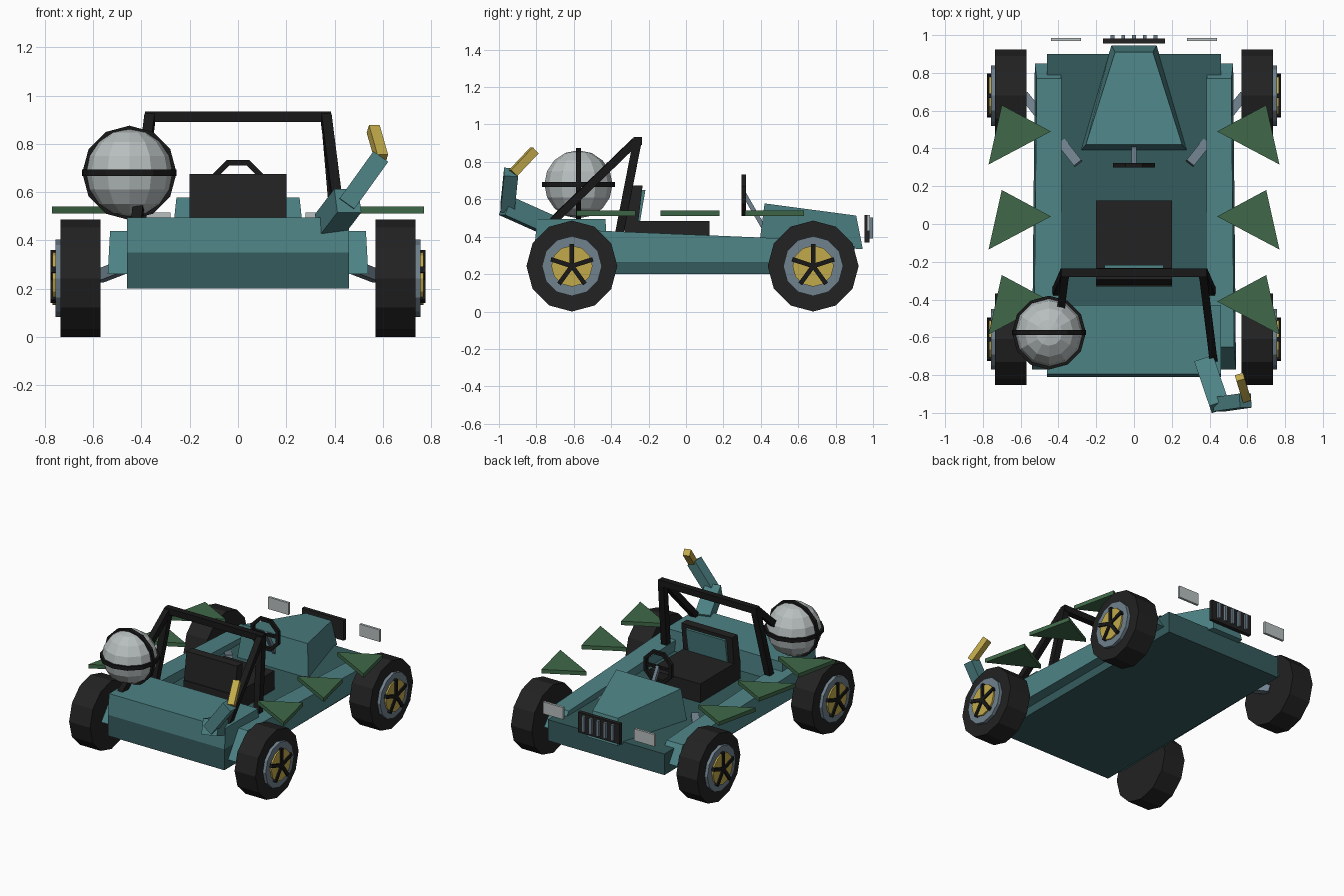
import bpy, bmesh, math
from mathutils import Vector, Matrix

if "Cube" in bpy.data.objects:
    bpy.data.objects.remove(bpy.data.objects["Cube"])


def material(name, rgb):
    m = bpy.data.materials.new(name)
    m.diffuse_color = (*rgb, 1)
    m.use_nodes = True
    m.node_tree.nodes["Principled BSDF"].inputs["Base Color"].default_value = m.diffuse_color
    return m


TEAL = material("teal paint", (0.075, 0.225, 0.235))
DARK_TEAL = material("dark teal paint", (0.036, 0.105, 0.108))
GREEN = material("spike green", (0.05, 0.14, 0.065))
GOLD = material("gold", (0.54, 0.40, 0.07))
STEEL = material("blue steel", (0.16, 0.22, 0.27))
SILVER = material("pale silver", (0.48, 0.52, 0.52))
RUBBER = material("rubber", (0.016, 0.016, 0.016))
BLACK = material("black frame", (0.009, 0.009, 0.009))


def finish(name, bm, mat):
    bmesh.ops.recalc_face_normals(bm, faces=bm.faces)
    me = bpy.data.meshes.new(name)
    bm.to_mesh(me)
    bm.free()
    me.materials.append(mat)
    ob = bpy.data.objects.new(name, me)
    bpy.context.collection.objects.link(ob)
    return ob


def loft(name, bottom, top, mat):
    """Solid between two rings of points."""
    bm = bmesh.new()
    lo = [bm.verts.new(p) for p in bottom]
    hi = [bm.verts.new(p) for p in top]
    bm.faces.new(lo)
    bm.faces.new(hi)
    n = len(lo)
    for i in range(n):
        j = (i + 1) % n
        bm.faces.new((lo[i], lo[j], hi[j], hi[i]))
    return finish(name, bm, mat)


def rect(x0, x1, y0, y1, z):
    return [(x0, y0, z), (x1, y0, z), (x1, y1, z), (x0, y1, z)]


def box(name, x0, x1, y0, y1, z0, z1, mat):
    return loft(name, rect(x0, x1, y0, y1, z0), rect(x0, x1, y0, y1, z1), mat)


def beam(name, a, b, w, mat, h=None, up=(0, 0, 1)):
    """Square bar from a to b."""
    a, b = Vector(a), Vector(b)
    d = (b - a).normalized()
    s = d.cross(Vector(up)).normalized()
    t = s.cross(d)
    h = h or w
    corners = [s * i * w / 2 + t * j * h / 2 for i, j in ((-1, -1), (1, -1), (1, 1), (-1, 1))]
    return loft(name, [a + c for c in corners], [b + c for c in corners], mat)


def disc(name, x0, x1, y, z, r, n, mat):
    """Cylinder along x with a corner at the bottom."""
    ring = [(y + r * math.sin(2 * math.pi * i / n), z - r * math.cos(2 * math.pi * i / n)) for i in range(n)]
    return loft(name, [(x0, *p) for p in ring], [(x1, *p) for p in ring], mat)


def hoop(name, centre, r, w, n, mat, rot=None, phase=0.0):
    """Square-section ring, lying flat unless rotated."""
    bm = bmesh.new()
    rows = []
    for i in range(n):
        t = 2 * math.pi * i / n + phase
        rows.append([bm.verts.new(((r + a) * math.cos(t), (r + a) * math.sin(t), b))
                     for a, b in ((-w/2, -w/2), (w/2, -w/2), (w/2, w/2), (-w/2, w/2))])
    for i in range(n):
        p, q = rows[i], rows[(i + 1) % n]
        for k in range(4):
            m = (k + 1) % 4
            bm.faces.new((p[k], p[m], q[m], q[k]))
    if rot:
        bm.transform(rot)
    bm.transform(Matrix.Translation(centre))
    return finish(name, bm, mat)


UPRIGHT = Matrix.Rotation(math.pi / 2, 4, 'X')

# Body: floor pan, rear deck, bonnet
box("floor_pan", -0.46, 0.46, -0.81, 0.90, 0.20, 0.35, DARK_TEAL)
loft("rear_deck", rect(-0.46, 0.46, -0.81, -0.425, 0.35), rect(-0.46, 0.46, -0.795, -0.43, 0.495), TEAL)
loft("bonnet",
     [(-0.28, 0.39, 0.345), (0.28, 0.39, 0.345), (0.12, 0.945, 0.335), (-0.12, 0.945, 0.335)],
     [(-0.255, 0.42, 0.578), (0.255, 0.42, 0.578), (0.10, 0.91, 0.513), (-0.10, 0.91, 0.513)], TEAL)

for s, side in ((-1, "left"), (1, "right")):
    # Side sills
    loft(side + "_sill",
         [(s*0.40, -0.77, 0.26), (s*0.54, -0.77, 0.26), (s*0.525, 0.85, 0.26), (s*0.39, 0.85, 0.26)],
         [(s*0.38, -0.65, 0.44), (s*0.53, -0.65, 0.44), (s*0.515, 0.77, 0.38), (s*0.385, 0.77, 0.38)], TEAL)
    # Front suspension arm
    beam(side + "_suspension_arm", (s*0.58, 0.68, 0.25), (s*0.295, 0.32, 0.36), 0.05, STEEL)
    # Headlight
    box(side + "_headlight", s*0.28, s*0.44, 0.968, 0.985, 0.43, 0.515, SILVER)
    # Roll cage sides
    beam(side + "_cage_post", (s*0.41, -0.36, 0.40), (s*0.365, -0.258, 0.92), 0.045, BLACK, up=(0, 1, 0))
    beam(side + "_cage_brace", (s*0.42, -0.715, 0.48), (s*0.365, -0.27, 0.91), 0.042, BLACK)
    # Flat triangular spikes
    for i, y in enumerate((0.49, 0.04, -0.41)):
        tri = [(s*0.44, y), (s*0.70, y + 0.14), (s*0.77, y - 0.175)]
        loft(f"{side}_spike_{i + 1}", [(*p, 0.512) for p in tri], [(*p, 0.54) for p in tri], GREEN)
    # Wheels
    for y, end in ((-0.61, "rear"), (0.68, "front")):
        n, z = f"{end}_{side}_", 0.243
        disc(n + "tyre", s*0.57, s*0.735, y, z, 0.243, 12, RUBBER)
        disc(n + "rim", s*0.73, s*0.757, y, z, 0.16, 12, STEEL)
        disc(n + "hub", s*0.75, s*0.768, y, z, 0.11, 12, GOLD)
        for k in range(5):
            t = 2 * math.pi * k / 5
            beam(f"{n}spoke_{k + 1}", (s*0.765, y, z),
                 (s*0.765, y + 0.118 * math.sin(t), z + 0.118 * math.cos(t)), 0.024, BLACK, up=(1, 0, 0))

beam("cage_top_bar", (-0.385, -0.258, 0.912), (0.385, -0.258, 0.912), 0.044, BLACK)

# Grille with bars
box("grille", -0.165, 0.165, 0.955, 0.982, 0.37, 0.515, RUBBER)
for i in range(5):
    x = (i - 2) * 0.057
    box(f"grille_bar_{i + 1}", x - 0.01, x + 0.01, 0.98, 1.0, 0.39, 0.502, STEEL)

# Seat
box("seat_cushion", -0.20, 0.20, -0.33, 0.125, 0.35, 0.483, RUBBER)
loft("seat_back", rect(-0.20, 0.20, -0.33, -0.26, 0.44), rect(-0.20, 0.20, -0.295, -0.232, 0.675), RUBBER)
loft("seat_panel", rect(-0.155, 0.155, -0.262, -0.245, 0.485), rect(-0.155, 0.155, -0.24, -0.217, 0.65), TEAL)

# Steering wheel and column
hoop("steering_wheel", (0, 0.31, 0.622), 0.108, 0.024, 8, BLACK, UPRIGHT, math.pi / 8)
beam("steering_column", (0, 0.31, 0.63), (0, 0.42, 0.44), 0.024, STEEL)
beam("steering_spoke", (-0.1, 0.31, 0.622), (0.1, 0.31, 0.622), 0.018, BLACK)

# Caged ball on the rear corner
ball = Vector((-0.45, -0.575, 0.68))
bm = bmesh.new()
bmesh.ops.create_uvsphere(bm, u_segments=12, v_segments=8, radius=0.182)
bm.transform(Matrix.Translation(ball))
finish("ball", bm, SILVER)
hoop("ball_band_flat", ball, 0.182, 0.027, 12, BLACK)
hoop("ball_band_upright", ball, 0.182, 0.027, 12, BLACK, UPRIGHT)

# Jointed arm on the other rear corner
beam("arm_lower", (0.375, -0.73, 0.46), (0.455, -0.965, 0.565), 0.105, TEAL)
beam("arm_upper", (0.45, -0.955, 0.55), (0.59, -0.935, 0.745), 0.075, TEAL, up=(0, 1, 0))
beam("arm_tip", (0.595, -0.925, 0.74), (0.56, -0.81, 0.862), 0.046, GOLD)
